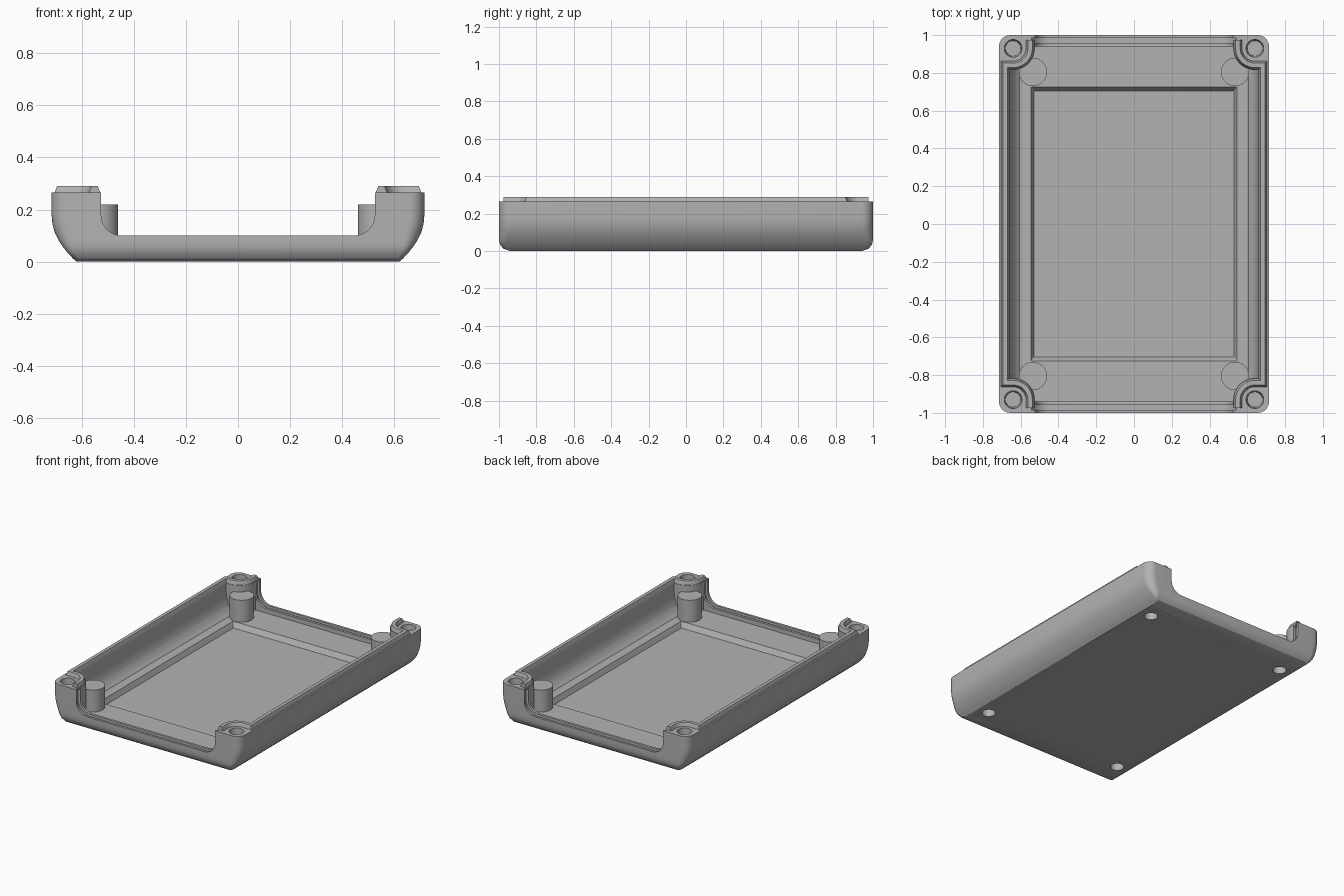
import bpy, bmesh, math
from mathutils import Vector

old = bpy.data.objects.get("Cube")
if old:
    bpy.data.objects.remove(old, do_unlink=True)

grey = bpy.data.materials.new("light grey plastic")
grey.use_nodes = True
colour = (0.45, 0.45, 0.45, 1)
grey.diffuse_color = colour
grey.node_tree.nodes["Principled BSDF"].inputs["Base Color"].default_value = colour

SCREW = Vector((0.64, 0.93))
PILLAR = Vector((0.535, 0.805))
CORNERS = [(sx, sy) for sx in (-1, 1) for sy in (-1, 1)]


def loft(name, rings):
    """Closed solid through rings that have equal point counts."""
    bm = bmesh.new()
    loops = [[bm.verts.new(p) for p in ring] for ring in rings]
    n = len(loops[0])
    for a, b in zip(loops, loops[1:]):
        for i in range(n):
            j = (i + 1) % n
            bm.faces.new((a[i], a[j], b[j], b[i]))
    bm.faces.new(loops[0])
    bm.faces.new(loops[-1])
    bmesh.ops.recalc_face_normals(bm, faces=bm.faces)
    mesh = bpy.data.meshes.new(name)
    bm.to_mesh(mesh)
    bm.free()
    mesh.materials.append(grey)
    obj = bpy.data.objects.new(name, mesh)
    bpy.context.collection.objects.link(obj)
    return obj


def arc(cx, cy, r, start, end, steps=10):
    angles = [math.radians(start + (end - start) * i / steps) for i in range(steps + 1)]
    return [(cx + r * math.cos(a), cy + r * math.sin(a)) for a in angles]


def rounded_ring(z, hx, hy, r):
    pts = []
    for k, (sx, sy) in enumerate([(1, 1), (-1, 1), (-1, -1), (1, -1)]):
        pts += arc(sx * (hx - r), sy * (hy - r), r, 90 * k, 90 * k + 90, 8)
    return [(x, y, z) for x, y in pts]


def cylinder(name, x, y, z0, z1, r0, r1):
    circle = [arc(x, y, r, 0, 360, 40)[:-1] for r in (r0, r1)]
    return loft(name, [[(*p, z) for p in c] for c, z in zip(circle, (z0, z1))])


def cut(target, cutter, keep=False):
    cutter.hide_render = True
    mod = target.modifiers.new("cut", "BOOLEAN")
    mod.operation, mod.solver, mod.object = "DIFFERENCE", "EXACT", cutter
    bpy.context.view_layer.objects.active = target
    bpy.ops.object.modifier_apply(modifier=mod.name)
    if not keep:
        bpy.data.objects.remove(cutter, do_unlink=True)


def smooth(obj):
    bpy.ops.object.select_all(action="DESELECT")
    obj.select_set(True)
    bpy.context.view_layer.objects.active = obj
    bpy.ops.object.shade_smooth_by_angle(angle=math.radians(30))


# Outer body: steep curved flanks, tightly rounded ends
side = [(0, 0.62), (0.012, 0.633), (0.035, 0.655), (0.06, 0.674), (0.085, 0.69),
        (0.115, 0.704), (0.145, 0.712), (0.18, 0.715), (0.265, 0.715)]
rings = []
for z, hx in side:
    t = max(0, 1 - z / 0.06)
    hy = 0.94 + 0.06 * math.sqrt(1 - t * t)
    rings.append(rounded_ring(z, hx, hy, 0.012 + 0.048 * min(1, z / 0.1)))
shell = loft("enclosure_shell", rings)

# Cavity, keeping solid screw bosses in the corners
inside = [(0.07, 0.605), (0.09, 0.625), (0.12, 0.643), (0.16, 0.655), (0.2, 0.66), (0.4, 0.66)]
cavity = loft("cavity_cutter", [rounded_ring(z, hx, 0.94, 0.02) for z, hx in inside])
for sx, sy in CORNERS:
    R = 0.115
    plan = arc(*SCREW, R, 270, 180) + [(SCREW.x - R, 1.2), (1, 1.2), (1, SCREW.y - R)]
    cut(cavity, loft("boss_cutter", [[(sx * x, sy * y, z) for x, y in plan] for z in (0, 0.5)]))
cut(shell, cavity)

# Sunken floor panel with sloped edges
cut(shell, loft("floor_cutter", [rounded_ring(0.035, 0.53, 0.705, 0.004),
                                 rounded_ring(0.0701, 0.545, 0.725, 0.004),
                                 rounded_ring(0.12, 0.545, 0.725, 0.004)]))


# U-shaped openings in both ends, with a sealing groove around them
def u_cutter(name, half, bottom, r, y0, y1):
    right = arc(half - r, bottom + r, r, 270, 360)
    plan = right + [(half, 0.5), (-half, 0.5)] + [(-x, z) for x, z in reversed(right)]
    return loft(name, [[(x, y, z) for x, z in plan] for y in (y0, y1)])


cut(shell, u_cutter("opening_cutter", 0.525, 0.1, 0.08, -1.2, 1.2))
for s in (-1, 1):
    cut(shell, u_cutter("groove_cutter", 0.543, 0.082, 0.098, s * 0.957, s * 0.984))

# Screw holes from above, blind foot holes from below, and internal pillars
for sx, sy in CORNERS:
    cut(shell, cylinder("screw_cutter", sx * SCREW.x, sy * SCREW.y, 0.1, 0.3, 0.04, 0.048))
    px, py = sx * PILLAR.x, sy * PILLAR.y
    names = ("right" if sx < 0 else "left", "front" if sy < 0 else "back")
    pillar = cylinder("pillar_%s_%s" % names, px, py, 0.02, 0.22, 0.075, 0.075)
    hole = cylinder("foot_hole_cutter", px, py, -0.1, 0.17, 0.043, 0.043)
    cut(pillar, hole, keep=True)
    cut(shell, hole)
    smooth(pillar)
smooth(shell)

# Raised tongue along each side wall, curling around the screw bosses
R = 0.09
half = [(SCREW.x - R, 0.975)] + arc(*SCREW, R, 180, 270) + [(0.682, SCREW.y - R)]
path = [Vector(p) for p in half + [(x, -y) for x, y in reversed(half)]]
for s, label in ((-1, "right"), (1, "left")):
    sections = []
    for i, p in enumerate(path):
        before = (p - path[i - 1]).normalized() if i else None
        after = (path[i + 1] - p).normalized() if i < len(path) - 1 else before
        before = before or after
        n1, n2 = Vector((before.y, -before.x)), Vector((after.y, -after.x))
        mitre = (n1 + n2) / (1 + n1.dot(n2))
        section = []
        for w, z in ((-0.022, 0.25), (-0.022, 0.265), (-0.012, 0.29),
                     (0.012, 0.29), (0.022, 0.265), (0.022, 0.25)):
            q = p + mitre * w
            section.append((s * q.x, q.y, z))
        sections.append(section)
    smooth(loft("sealing_tongue_" + label, sections))
